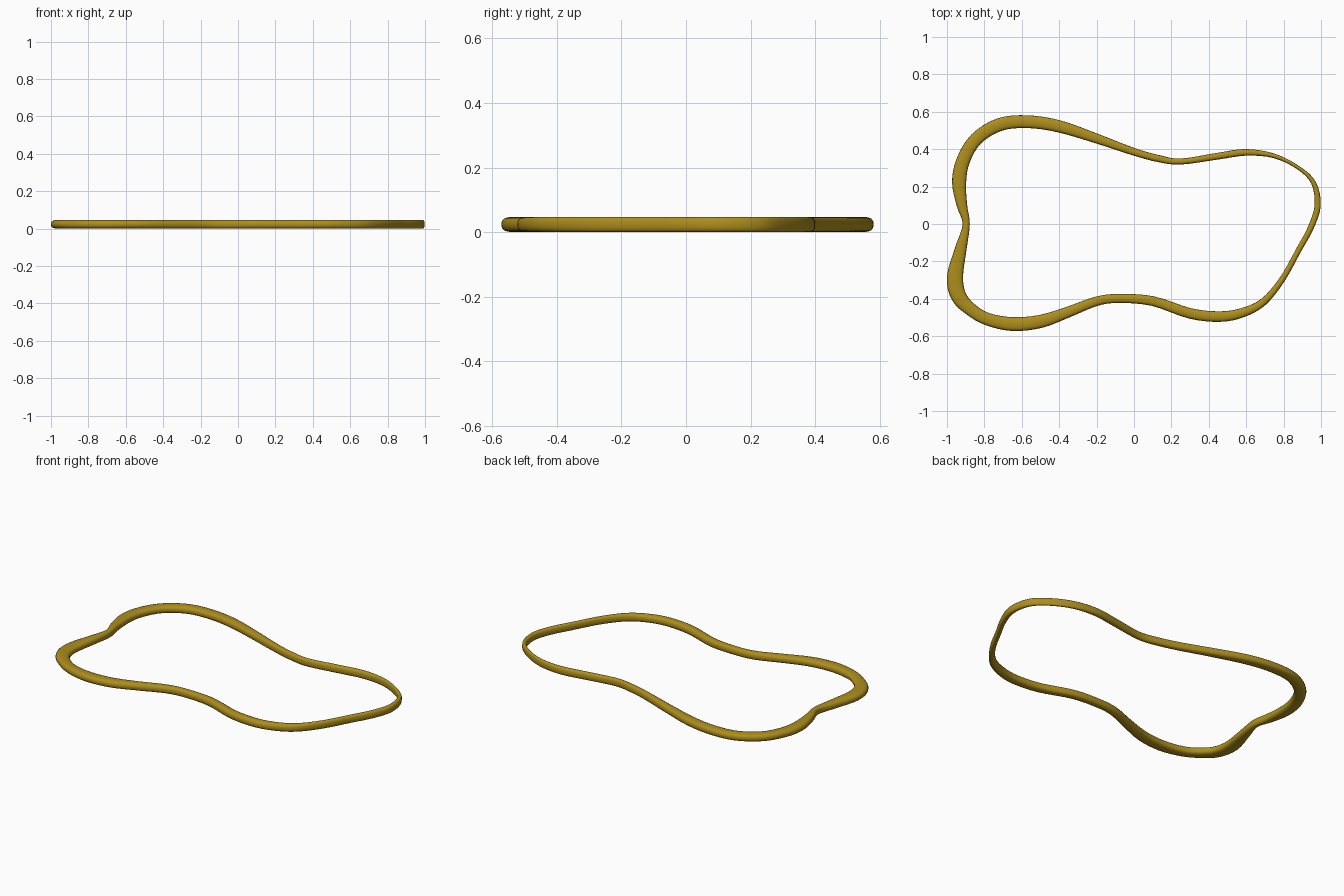
import bpy
import bmesh
from math import cos, sin, tau
from mathutils import Vector

if "Cube" in bpy.data.objects:
    bpy.data.objects.remove(bpy.data.objects["Cube"])

HEIGHT = 0.047
SIDES = 16
STEPS = 4

# Closed band path: x, y, width
PATH = [
    (.982, .10, .033), (.96, .22, .026), (.88, .30, .02), (.75, .364, .024),
    (.60, .383, .035), (.45, .363, .036), (.25, .334, .032), (.13, .35, .038),
    (0, .386, .04), (-.2, .457, .052), (-.4, .522, .065), (-.57, .547, .068),
    (-.72, .531, .07), (-.845, .453, .07), (-.915, .335, .073),
    (-.935, .22, .075), (-.92, .10, .056), (-.897, 0, .038),
    (-.923, -.12, .06), (-.957, -.28, .086), (-.938, -.385, .083),
    (-.875, -.455, .07), (-.785, -.508, .067), (-.65, -.535, .074),
    (-.5, -.521, .07), (-.35, -.47, .058), (-.2, -.413, .05),
    (-.08, -.398, .048), (.1, -.412, .052), (.3, -.478, .056),
    (.46, -.495, .056), (.58, -.474, .05), (.69, -.418, .04),
    (.79, -.30, .032), (.88, -.14, .03), (.945, -.02, .032),
]


def smooth_loop(points, steps):
    """Closed Catmull-Rom curve through the points."""
    pts = [Vector(p) for p in points]
    n = len(pts)
    out = []
    for i in range(n):
        a, b, c, d = (pts[(i + k) % n] for k in (-1, 0, 1, 2))
        for s in range(steps):
            t = s / steps
            out.append(0.5 * (2 * b + (c - a) * t + (2 * a - 5 * b + 4 * c - d) * t * t
                              + (3 * b - a - 3 * c + d) * t ** 3))
    return out


def rounded(v):
    """Squarish rounding of a circle coordinate."""
    return (1 if v >= 0 else -1) * abs(v) ** 0.75


# Sweep the rounded section round the loop
loop = smooth_loop(PATH, STEPS)
n = len(loop)
bm = bmesh.new()
rings = []
for i, p in enumerate(loop):
    tangent = loop[(i + 1) % n] - loop[i - 1]
    normal = Vector((tangent.y, -tangent.x, 0)).normalized()
    ring = []
    for k in range(SIDES):
        a = tau * k / SIDES
        co = Vector((p.x, p.y, HEIGHT / 2)) + normal * rounded(cos(a)) * p.z / 2
        co.z += rounded(sin(a)) * HEIGHT / 2
        ring.append(bm.verts.new(co))
    rings.append(ring)
for i in range(n):
    r, q = rings[i], rings[(i + 1) % n]
    for k in range(SIDES):
        m = (k + 1) % SIDES
        bm.faces.new((r[k], q[k], q[m], r[m])).smooth = True
bmesh.ops.recalc_face_normals(bm, faces=bm.faces)

mesh = bpy.data.meshes.new("wavy_band")
bm.to_mesh(mesh)
bm.free()
band = bpy.data.objects.new("wavy_band", mesh)
bpy.context.collection.objects.link(band)

# Ochre material
mat = bpy.data.materials.new("ochre")
mat.diffuse_color = (0.42, 0.27, 0.012, 1)
mat.use_nodes = True
mat.node_tree.nodes["Principled BSDF"].inputs["Base Color"].default_value = mat.diffuse_color
mesh.materials.append(mat)
